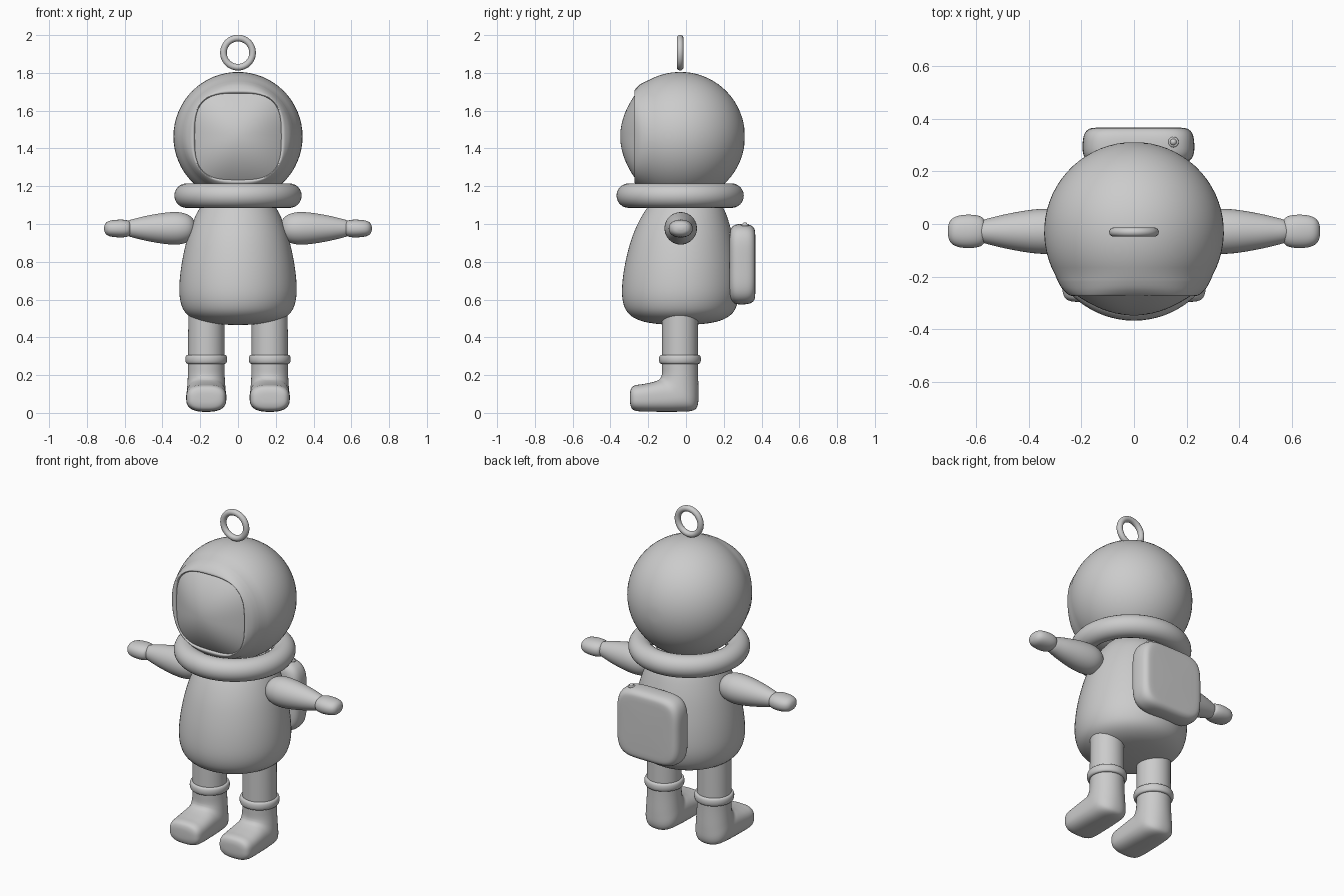
import bpy, bmesh, math
from mathutils import Vector

if "Cube" in bpy.data.objects:
    bpy.data.objects.remove(bpy.data.objects["Cube"])

grey = bpy.data.materials.new("suit_grey")
grey.diffuse_color = (0.6, 0.6, 0.6, 1)
grey.use_nodes = True
grey.node_tree.nodes["Principled BSDF"].inputs["Base Color"].default_value = grey.diffuse_color
X, Y, Z = Vector((1, 0, 0)), Vector((0, 1, 0)), Vector((0, 0, 1))


def ring(c, u, v, a, b, n=2.0, count=64):
    """Superellipse of half sizes a, b in the plane u, v."""
    pts = []
    for i in range(count):
        t = 2 * math.pi * i / count
        # even angular spacing keeps neighbouring rings aligned
        cs, sn = math.cos(t), math.sin(t)
        k = (abs(cs) ** n + abs(sn) ** n) ** (-1 / n)
        pts.append(Vector(c) + u * (a * k * cs) + v * (b * k * sn))
    return pts


def finish(ob, name):
    ob.name = ob.data.name = name
    ob.data.materials.append(grey)
    for p in ob.data.polygons:
        p.use_smooth = True
    ob.data.set_sharp_from_angle(angle=math.radians(50))
    return ob


def loft(name, rings):
    """Skin a list of rings and close both ends."""
    bm = bmesh.new()
    vs = [[bm.verts.new(p) for p in r] for r in rings]
    for a, b in zip(vs, vs[1:]):
        for i in range(len(a)):
            j = (i + 1) % len(a)
            bm.faces.new((a[i], a[j], b[j], b[i]))
    for r in (vs[0], vs[-1]):
        mid = bm.verts.new(sum((v.co for v in r), Vector()) / len(r))
        for i in range(len(r)):
            bm.faces.new((r[i], r[(i + 1) % len(r)], mid))
    bmesh.ops.recalc_face_normals(bm, faces=bm.faces)
    me = bpy.data.meshes.new(name)
    bm.to_mesh(me)
    bm.free()
    ob = bpy.data.objects.new(name, me)
    bpy.context.collection.objects.link(ob)
    return finish(ob, name)


def smooth_rows(rows, steps=4):
    """Catmull-Rom resampling of parameter rows."""
    out = []
    for i in range(len(rows) - 1):
        p = [rows[max(i - 1, 0)], rows[i], rows[i + 1], rows[min(i + 2, len(rows) - 1)]]
        for s in range(steps):
            t = s / steps
            out.append([b + 0.5 * t * (c - a + t * (2 * a - 5 * b + 4 * c - d
                        + t * (3 * (b - c) + d - a))) for a, b, c, d in zip(*p)])
    return out + [list(rows[-1])]


def torus(name, loc, major, minor, rot=(0, 0, 0)):
    bpy.ops.mesh.primitive_torus_add(location=loc, rotation=rot, major_radius=major,
                                     minor_radius=minor, major_segments=72, minor_segments=24)
    return finish(bpy.context.object, name)


# Helmet: a globe whose front is squared off and rolls into the face opening
HZ, HY, HR = 1.463, -0.03, 0.342
rows = []
for i in range(1, 23):
    t = math.radians(5.4 * i)
    rows.append((HY + HR * math.cos(t), HR * math.sin(t), 2.0))
rows += smooth_rows([(-0.212, 0.293, 2.06), (-0.243, 0.276, 2.2), (-0.264, 0.256, 2.5),
                     (-0.273, 0.242, 2.8), (-0.270, 0.232, 3.1), (-0.255, 0.227, 3.2),
                     (-0.235, 0.225, 3.2)], 3)
loft("helmet", [ring((0, y, HZ), X, Z, r, r, n) for y, r, n in rows])

# Visor: bulging rounded-square pane
rows = [(-0.24, 0.229)]
for i in range(13):
    r = 0.229 * math.cos(math.radians(7.2 * i))
    rows.append((-0.264 - 0.084 * (1 - (r / 0.229) ** 2), r))
loft("visor", [ring((0, y, HZ), X, Z, r, r, 2 + 1.2 * r / 0.229) for y, r in rows])

# Hanging loop above the helmet
torus("top_loop", (0, -0.031, 1.907), 0.077, 0.0175, (math.pi / 2, 0, 0))

# Neck collar
torus("collar", (0, -0.031, 1.15), 0.272, 0.065)

# Torso: rows of height, half width, y centre
rows = smooth_rows([(0.466, 0.04, -0.03), (0.472, 0.13, -0.03), (0.488, 0.21, -0.03),
                    (0.52, 0.268, -0.03), (0.57, 0.299, -0.03), (0.65, 0.311, -0.028),
                    (0.77, 0.301, -0.025), (0.90, 0.275, -0.02), (1.0, 0.243, -0.013),
                    (1.08, 0.205, -0.005), (1.14, 0.16, -0.005)])
loft("torso", [ring((0, y, z), X, Y, r, r) for z, r, y in rows])

# Arm and hand profiles along x
arm = smooth_rows([(0.225, 0.012), (0.232, 0.04), (0.255, 0.066), (0.29, 0.081), (0.335, 0.086),
                   (0.40, 0.081), (0.48, 0.067), (0.54, 0.053), (0.575, 0.043), (0.60, 0.03)])
hand = smooth_rows([(0.568, 0.024, 0.03), (0.572, 0.036, 0.046), (0.585, 0.043, 0.057),
                    (0.615, 0.047, 0.063), (0.655, 0.045, 0.062), (0.685, 0.039, 0.053),
                    (0.702, 0.026, 0.036), (0.709, 0.008, 0.012)])

# Leg with boot: rows of instep (y, z), heel or sole (y, z), half width, squareness
boot = smooth_rows([(-0.127, 0.56, 0.063, 0.56, 0.095, 2), (-0.127, 0.28, 0.063, 0.28, 0.096, 2),
                    (-0.127, 0.215, 0.064, 0.20, 0.097, 2), (-0.130, 0.195, 0.066, 0.11, 0.100, 2.1),
                    (-0.134, 0.186, 0.062, 0.042, 0.103, 2.3), (-0.140, 0.179, 0.035, 0.012, 0.104, 2.5),
                    (-0.150, 0.172, -0.05, 0.006, 0.105, 2.7), (-0.180, 0.162, -0.15, 0.006, 0.106, 2.8),
                    (-0.230, 0.152, -0.225, 0.007, 0.106, 2.8), (-0.265, 0.147, -0.265, 0.011, 0.102, 2.8),
                    (-0.286, 0.136, -0.286, 0.022, 0.090, 2.8), (-0.295, 0.115, -0.295, 0.045, 0.066, 2.6),
                    (-0.297, 0.09, -0.297, 0.07, 0.02, 2.2)])
cuff = smooth_rows([(0.259, 0.09), (0.261, 0.103), (0.270, 0.109), (0.284, 0.111),
                    (0.298, 0.109), (0.306, 0.103), (0.308, 0.09)], 3)

for side, s in (("left", 1), ("right", -1)):
    loft(side + "_arm", [ring((s * x, -0.028, 0.977), Y, Z, r, r, 2, 40) for x, r in arm])
    loft(side + "_hand", [ring((s * x, -0.028, 0.976), Y, Z, b, a, 2.2, 40) for x, a, b in hand])
    rings = []
    for ty, tz, by, bz, w, n in boot:
        top, low = Vector((s * 0.168, ty, tz)), Vector((s * 0.168, by, bz))
        half = (top - low) / 2
        rings.append(ring((top + low) / 2, X, half.normalized(), w, half.length, n, 48))
    loft(side + "_leg_and_boot", rings)
    loft(side + "_boot_cuff", [ring((s * 0.168, -0.032, z), X, Y, r, r, 2, 48) for z, r in cuff])

# Backpack: cushioned square box
rows = smooth_rows([(0.231, 0.165), (0.236, 0.186), (0.25, 0.203), (0.275, 0.212), (0.315, 0.212),
                    (0.342, 0.206), (0.358, 0.194), (0.365, 0.178), (0.367, 0.15)], 3)
loft("backpack", [ring((0.017, y, 0.787), X, Z, r, r, 4.5, 96) for y, r in rows])

# Valve knob on the backpack
torus("valve_ring", (0.15, 0.312, 0.994), 0.014, 0.006)
bpy.ops.mesh.primitive_uv_sphere_add(segments=20, ring_count=12, radius=0.013,
                                     location=(0.15, 0.312, 0.996))
finish(bpy.context.object, "valve_knob")
